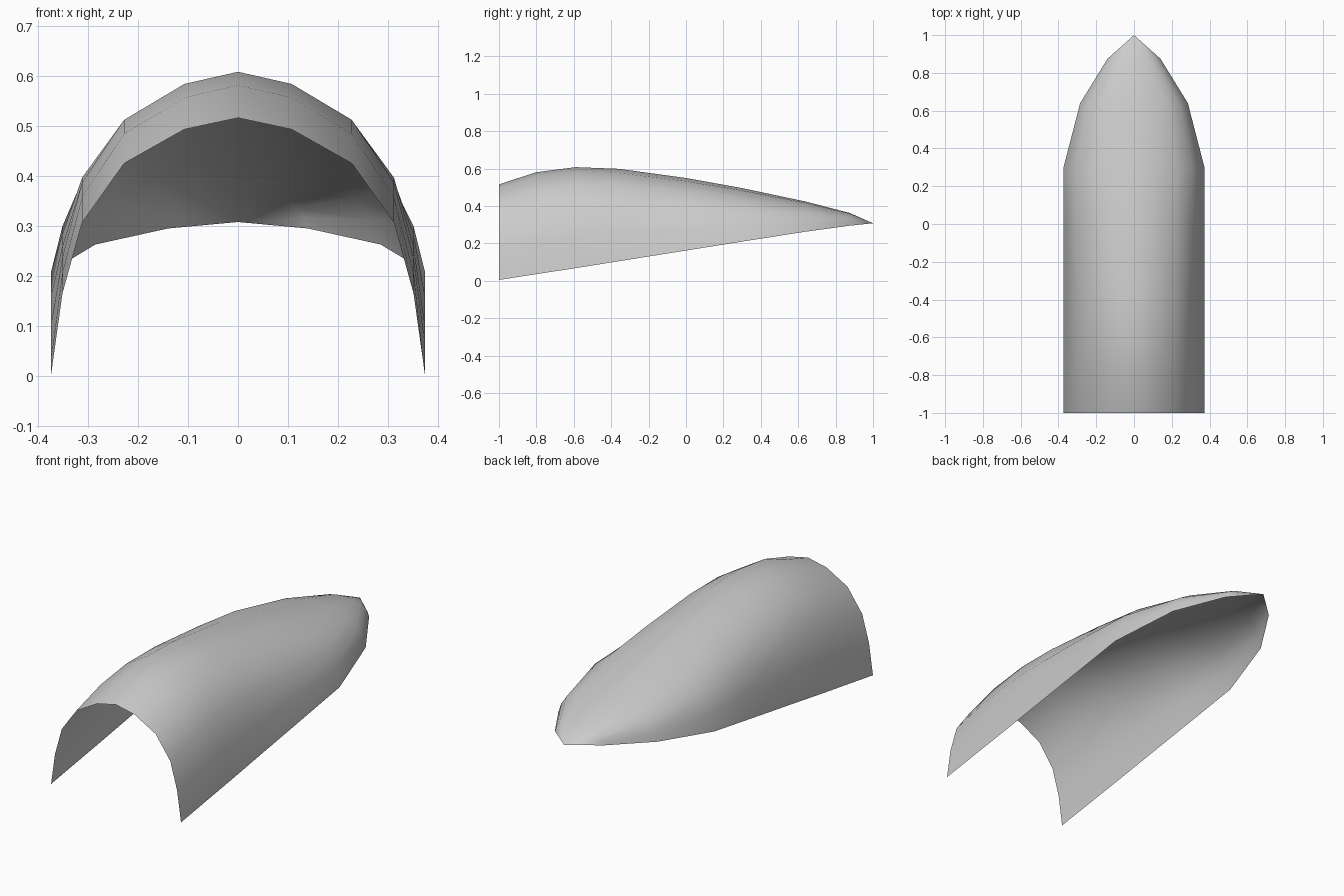
import bpy, bmesh

if "Cube" in bpy.data.objects:
    bpy.data.objects.remove(bpy.data.objects["Cube"])

# Stations along the shell: (y, half width, rim height, ridge height)
stations = [
    (-1.0, 0.373, 0.005, 0.516), (-0.8, 0.373, 0.036, 0.581),
    (-0.59, 0.373, 0.068, 0.608), (-0.36, 0.373, 0.105, 0.599),
    (0.0, 0.373, 0.162, 0.550), (0.3, 0.373, 0.210, 0.496),
    (0.64, 0.285, 0.263, 0.424), (0.875, 0.14, 0.295, 0.363),
]
# Half cross-section from rim to ridge: (width fraction, height fraction)
half = [(1, 0), (0.94, 0.313), (0.835, 0.59), (0.61, 0.822), (0.287, 0.955), (0, 1)]
section = half + [(-u, v) for u, v in reversed(half[:-1])]

# Open canopy shell skinned between the stations
bm = bmesh.new()
rings = [[bm.verts.new((u * w, y, z0 + v * (z1 - z0))) for u, v in section]
         for y, w, z0, z1 in stations]
for a, b in zip(rings, rings[1:]):
    for i in range(len(section) - 1):
        bm.faces.new((a[i], b[i], b[i + 1], a[i + 1]))

# Pointed nose
tip = bm.verts.new((0, 1, 0.308))
for p, q in zip(rings[-1], rings[-1][1:]):
    bm.faces.new((p, tip, q))

# Orient the sheet outwards
bm.normal_update()
if sum(f.normal.z for f in bm.faces) < 0:
    bmesh.ops.reverse_faces(bm, faces=bm.faces[:])
for f in bm.faces:
    f.smooth = True

mesh = bpy.data.meshes.new("canopy_shell")
bm.to_mesh(mesh)
bm.free()
bpy.context.collection.objects.link(bpy.data.objects.new("canopy_shell", mesh))
